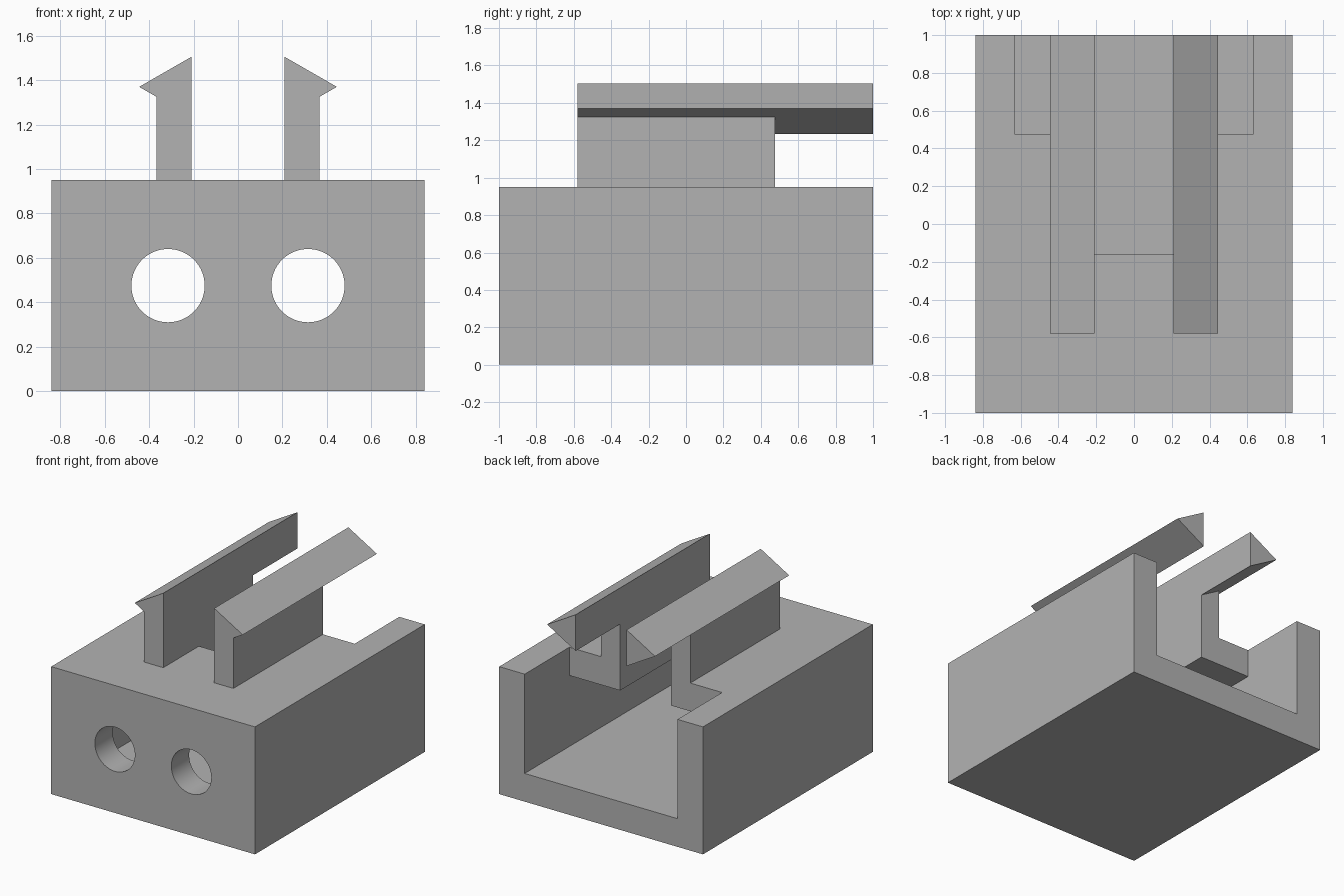
import bpy
import math
from mathutils import Matrix

cube = bpy.data.objects.get("Cube")
if cube:
    bpy.data.objects.remove(cube, do_unlink=True)

grey = bpy.data.materials.new("plain_grey")
grey.use_nodes = True
grey.diffuse_color = (0.45, 0.45, 0.45, 1)
grey.node_tree.nodes["Principled BSDF"].inputs["Base Color"].default_value = grey.diffuse_color


def prism(name, profile, y0, y1):
    """Extrude an x/z profile along y."""
    n = len(profile)
    verts = [(x, y, z) for y in (y0, y1) for x, z in profile]
    faces = [tuple(range(n)), tuple(range(2 * n - 1, n - 1, -1))]
    faces += [(i, i + n, (i + 1) % n + n, (i + 1) % n) for i in range(n)]
    mesh = bpy.data.meshes.new(name)
    mesh.from_pydata(verts, [], faces)
    mesh.materials.append(grey)
    # Keep normals outward whichever way the profile winds
    area = sum(profile[i - 1][0] * p[1] - p[0] * profile[i - 1][1]
               for i, p in enumerate(profile))
    if area < 0:
        mesh.flip_normals()
    obj = bpy.data.objects.new(name, mesh)
    bpy.context.collection.objects.link(obj)
    return obj


def box(name, x0, x1, y0, y1, z0, z1):
    return prism(name, [(x0, z0), (x1, z0), (x1, z1), (x0, z1)], y0, y1)


def disc(x, z, r, sides=64):
    turns = [2 * math.pi * i / sides for i in range(sides)]
    return [(x + r * math.cos(a), z + r * math.sin(a)) for a in turns]


def combine(target, tool, operation):
    """Apply a boolean and discard the tool."""
    tool.hide_render = True
    mod = target.modifiers.new("combine", 'BOOLEAN')
    mod.operation = operation
    mod.solver = 'EXACT'
    mod.object = tool
    bpy.context.view_layer.objects.active = target
    bpy.ops.object.modifier_apply(modifier=mod.name)
    bpy.data.objects.remove(tool, do_unlink=True)


W, H, T = 0.84, 0.95, 0.21          # half width, height, wall thickness
INNER = W - T
ROOF_END = 0.475

# Housing: hollow block, open at the back, with a stepped roof opening
housing = box("housing", -W, W, -1, 1, 0, H)
combine(housing, box("cavity", -INNER, INNER, -1 + T, 1.2, T, H - T), 'DIFFERENCE')
combine(housing, box("rear_opening", -INNER, INNER, ROOF_END, 1.2, 0.5, 1.2), 'DIFFERENCE')
combine(housing, box("roof_slot", -T, T, -0.16, 1.2, 0.5, 1.2), 'DIFFERENCE')

# Two round holes through the front wall
for side in (-1, 1):
    hole = prism("hole", disc(side * 0.315, 0.475, 0.165), -1.2, -0.6)
    combine(housing, hole, 'DIFFERENCE')

# Hooked rails: upright leg with a longer wedge head pointing outward
for side, label in ((1, "left"), (-1, "right")):
    head = [(side * x, z) for x, z in ((T, 1.235), (0.445, 1.37), (T, 1.505))]
    rail = prism(label + "_rail", head, -0.58, 1)
    inner, outer = sorted((side * T, side * 0.368))
    leg = box("leg", inner, outer, -0.58, ROOF_END, H, 1.35)
    combine(rail, leg, 'UNION')

# Smooth only the round hole walls
bpy.ops.object.select_all(action='DESELECT')
housing.select_set(True)
bpy.context.view_layer.objects.active = housing
bpy.ops.object.shade_smooth_by_angle(angle=math.radians(30))
